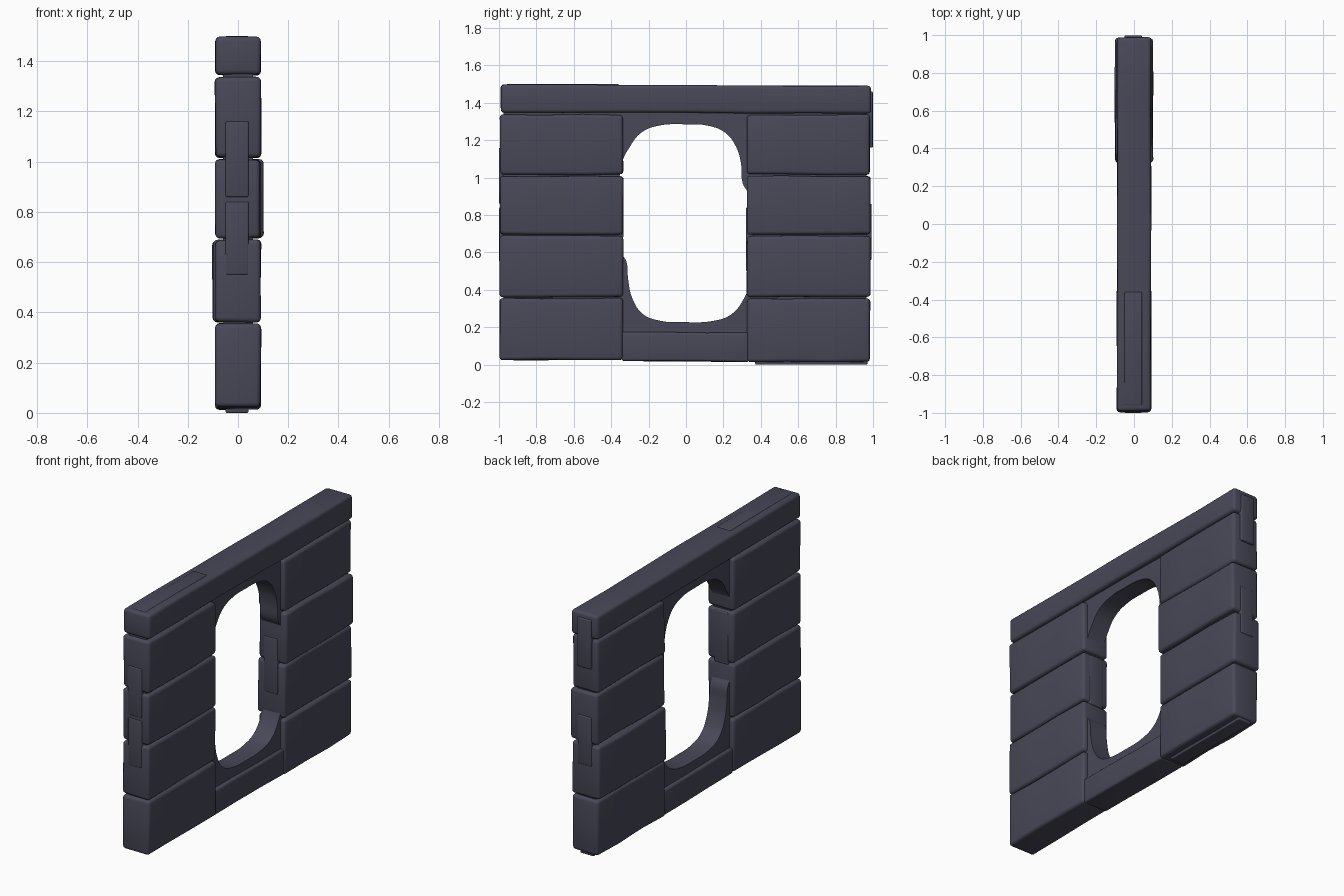
import bpy, bmesh, math, random
from mathutils import Vector

if "Cube" in bpy.data.objects:
    bpy.data.objects.remove(bpy.data.objects["Cube"])

random.seed(4)
stone = bpy.data.materials.new("dark slate stone")
stone.diffuse_color = (0.065, 0.065, 0.098, 1)
stone.use_nodes = True
stone.node_tree.nodes["Principled BSDF"].inputs["Base Color"].default_value = stone.diffuse_color


def finish(ob):
    ob.data.materials.clear()
    ob.data.materials.append(stone)
    bpy.ops.object.select_all(action='DESELECT')
    ob.select_set(True)
    bpy.context.view_layer.objects.active = ob
    bpy.ops.object.shade_smooth_by_angle(angle=math.radians(40))


def block(name, x, y, z, bevel=0.018, wobble=0.003, cuts=0, slope=0.0):
    """Worn stone: a bevelled box from (min, max) ranges, slightly uneven."""
    bm = bmesh.new()
    bmesh.ops.create_cube(bm, size=1)
    for v in bm.verts:
        v.co = Vector(r[0] if c < 0 else r[1] for c, r in zip(v.co, (x, y, z)))
    if cuts:
        long_edges = [e for e in bm.edges
                      if abs(e.verts[0].co.y - e.verts[1].co.y) > 0.1]
        bmesh.ops.subdivide_edges(bm, edges=long_edges, cuts=cuts, use_grid_fill=True)
    for v in bm.verts:
        v.co += Vector(random.uniform(-wobble, wobble) for _ in range(3))
        v.co.z += slope * v.co.y
    edges = [e for e in bm.edges if e.calc_face_angle(0) > 0.8]
    bmesh.ops.bevel(bm, geom=edges, offset=bevel, segments=3, profile=0.5,
                    affect='EDGES', clamp_overlap=True)
    bmesh.ops.recalc_face_normals(bm, faces=bm.faces)
    me = bpy.data.meshes.new(name)
    bm.to_mesh(me)
    bm.free()
    ob = bpy.data.objects.new(name, me)
    bpy.context.collection.objects.link(ob)
    finish(ob)
    return ob


# Stacked stones on both sides of the opening; two are pushed out of line
rows = [(0.025, 0.355), (0.362, 0.688), (0.696, 1.008), (1.016, 1.336)]
shifts = [(-0.09, 0.09), (-0.1, 0.088), (-0.088, 0.1), (-0.09, 0.09)]
for i, (lo, hi) in enumerate(rows):
    block(f"left_stone_{i + 1}", (-0.09, 0.09), (-0.995, -0.337), (lo, hi), cuts=2)
    block(f"right_stone_{i + 1}", shifts[i], (0.325, 0.985),
          (lo - (0.01 if i == 0 else 0), hi), cuts=2)

# Lintel and sill
block("lintel", (-0.09, 0.09), (-0.99, 0.988), (1.346, 1.494), cuts=5,
      wobble=0.002, slope=-0.003)
block("sill", (-0.082, 0.082), (-0.345, 0.335), (0.018, 0.172), bevel=0.012,
      wobble=0.002, cuts=2, slope=-0.006)

# Thin core slab with a rounded window opening, also seen in the joints
hole = [(0, 1.285), (0.12, 1.277), (0.21, 1.24), (0.27, 1.16), (0.295, 1.07),
        (0.303, 0.97), (0.33, 0.92), (0.345, 0.86), (0.345, 0.46), (0.305, 0.345),
        (0.24, 0.267), (0.14, 0.233), (0, 0.227), (-0.14, 0.235), (-0.23, 0.27),
        (-0.285, 0.35), (-0.31, 0.46), (-0.318, 0.55), (-0.345, 0.6),
        (-0.345, 1.07), (-0.3, 1.165), (-0.24, 1.24), (-0.15, 1.277)]
rim = [(-0.975, 0.05), (0.965, 0.05), (0.965, 1.45), (-0.975, 1.45)]
cu = bpy.data.curves.new("core_profile", 'CURVE')
cu.dimensions = '2D'
cu.fill_mode = 'BOTH'
cu.extrude = 0.06
cu.resolution_u = 4
for pts, handle in ((rim, 'VECTOR'), (hole, 'AUTO')):
    sp = cu.splines.new('BEZIER')
    sp.bezier_points.add(len(pts) - 1)
    for bp, (a, b) in zip(sp.bezier_points, pts):
        bp.co = (a, b, 0)
        bp.handle_left_type = bp.handle_right_type = handle
    sp.use_cyclic_u = True
core = bpy.data.objects.new("core_slab", cu)
core.rotation_euler = (math.pi / 2, 0, math.pi / 2)
bpy.context.collection.objects.link(core)
bpy.ops.object.select_all(action='DESELECT')
core.select_set(True)
bpy.context.view_layer.objects.active = core
bpy.ops.object.convert(target='MESH')
finish(bpy.context.view_layer.objects.active)

# Small raised keys: wall ends, jambs, lintel top and foot
key = (-0.05, 0.042)
for name, y, z in (
        ("end_key_front_high", (-1.0, -0.96), (0.86, 1.16)),
        ("end_key_front_low", (-0.999, -0.96), (0.55, 0.84)),
        ("end_key_back_high", (0.95, 0.999), (1.16, 1.46)),
        ("end_key_back_low", (0.95, 0.992), (0.56, 0.86)),
        ("jamb_key_left", (-0.37, -0.333), (0.68, 1.0)),
        ("jamb_key_right", (0.321, 0.36), (0.5, 0.84)),
        ("lintel_top_key", (-0.96, -0.36), (1.46, 1.501)),
        ("foot_key", (0.37, 0.97), (0.0, 0.04))):
    block(name, key, y, z, bevel=0.006, wobble=0.0)
